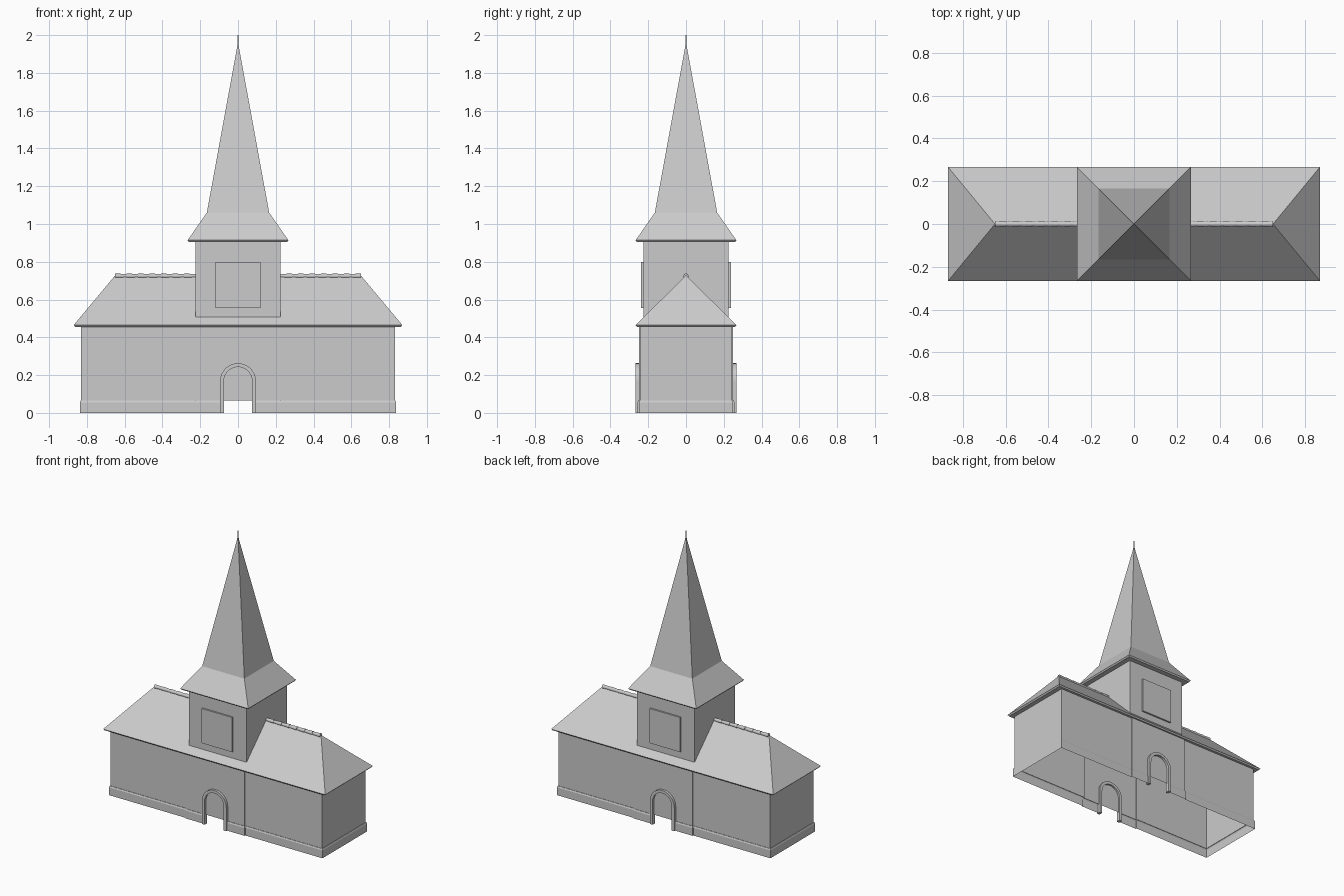
import bpy, bmesh, math
from mathutils import Matrix

cube = bpy.data.objects.get("Cube")
if cube:
    bpy.data.objects.remove(cube, do_unlink=True)

plaster = bpy.data.materials.new("light_grey")
plaster.use_nodes = True
GREY = (0.6, 0.6, 0.6, 1)
plaster.diffuse_color = GREY
plaster.node_tree.nodes["Principled BSDF"].inputs["Base Color"].default_value = GREY


def finish(bm, name):
    mesh = bpy.data.meshes.new(name)
    bm.to_mesh(mesh)
    bm.free()
    mesh.materials.append(plaster)
    obj = bpy.data.objects.new(name, mesh)
    bpy.context.collection.objects.link(obj)
    return obj


def stacked(name, levels):
    """Rectangular rings (half x, half y, z) joined into a closed solid."""
    bm = bmesh.new()
    corners = [(-1, -1), (1, -1), (1, 1), (-1, 1)]
    rings = [[bm.verts.new((sx * hx, sy * hy, z)) for sx, sy in corners]
             for hx, hy, z in levels]
    for low, high in zip(rings, rings[1:]):
        for i in range(4):
            j = (i + 1) % 4
            bm.faces.new((low[i], low[j], high[j], high[i]))
    bm.faces.new(rings[0][::-1])
    bm.faces.new(rings[-1])
    bmesh.ops.remove_doubles(bm, verts=bm.verts, dist=1e-5)
    return finish(bm, name)


def wall_strip(name, start, levels):
    """Sheet along the plan's +x half, swept up (offset, z), then mirrored."""
    bm = bmesh.new()
    rings = []
    for o, z in levels:
        xc, xw, yc, yw = 0.225 + o, 0.83 + o, 0.25 + o, 0.243 + o
        half = [(start, yc), (xc, yc), (xc, yw), (xw, yw)]
        path = [(x, -y) for x, y in half] + half[::-1]
        rings.append([bm.verts.new((x, y, z)) for x, y in path])
    for low, high in zip(rings, rings[1:]):
        for i in range(len(low) - 1):
            bm.faces.new((low[i], low[i + 1], high[i + 1], high[i]))
    obj = finish(bm, name)
    mirror = obj.modifiers.new("mirror", "MIRROR")
    mirror.use_axis = (True, False, False)


def arch(name, side):
    """Round-headed door surround standing on the ground."""
    bm = bmesh.new()
    inner, outer, spring, steps = 0.075, 0.095, 0.168, 20

    def outline(r):
        head = [(r * math.cos(math.pi * i / steps),
                 spring + r * math.sin(math.pi * i / steps)) for i in range(steps + 1)]
        return [(r, 0)] + head + [(-r, 0)]

    sections = []
    for (xi, zi), (xo, zo) in zip(outline(inner), outline(outer)):
        sections.append([bm.verts.new((x, side * y, z)) for x, y, z in
                         ((xi, 0.238, zi), (xo, 0.238, zo), (xo, 0.267, zo), (xi, 0.267, zi))])
    for a, b in zip(sections, sections[1:]):
        for i in range(4):
            j = (i + 1) % 4
            bm.faces.new((a[i], a[j], b[j], b[i]))
    bm.faces.new(sections[0])
    bm.faces.new(sections[-1])
    bmesh.ops.recalc_face_normals(bm, faces=bm.faces)
    finish(bm, name)


# Hollow nave walls and the stepped plinth, broken at the doorways
wall_strip("walls", 0, [(0, 0.065), (0, 0.458)])
wall_strip("plinth", 0.08, [(0.007, 0), (0.007, 0.055), (0.003, 0.065), (0, 0.065)])

# Hipped roof with a thin eave
stacked("main_roof", [(0.862, 0.26, 0.456), (0.87, 0.267, 0.465), (0.65, 0, 0.728)])

# Tower, flared spire and finial
stacked("tower", [(0.225, 0.225, 0.46), (0.225, 0.225, 0.91)])
stacked("spire", [(0.26, 0.26, 0.905), (0.267, 0.267, 0.914),
                  (0.165, 0.165, 1.06), (0.006, 0.006, 1.93)])
stacked("finial", [(0.006, 0.006, 1.93), (0.002, 0.002, 1.96), (0.002, 0.002, 2.0)])

# Door surrounds and tower panels, front and back
for side, label in ((-1, "front"), (1, "back")):
    arch(label + "_door_arch", side)
    panel = stacked(label + "_tower_panel", [(0.12, 0.01, 0.555), (0.12, 0.01, 0.80)])
    panel.location.y = side * 0.227

# Tapered ridge tiles on both wings
bm = bmesh.new()
count, first, last = 7, 0.225, 0.65
length = (last - first) / count
for side in (-1, 1):
    for i in range(count):
        x = side * (first + (i + 0.5) * length)
        place = Matrix.Translation((x, 0, 0.724)) @ Matrix.Rotation(side * math.pi / 2, 4, "Y")
        bmesh.ops.create_cone(bm, cap_ends=True, segments=16, radius1=0.011,
                              radius2=0.014, depth=length, matrix=place)
finish(bm, "ridge_tiles")
